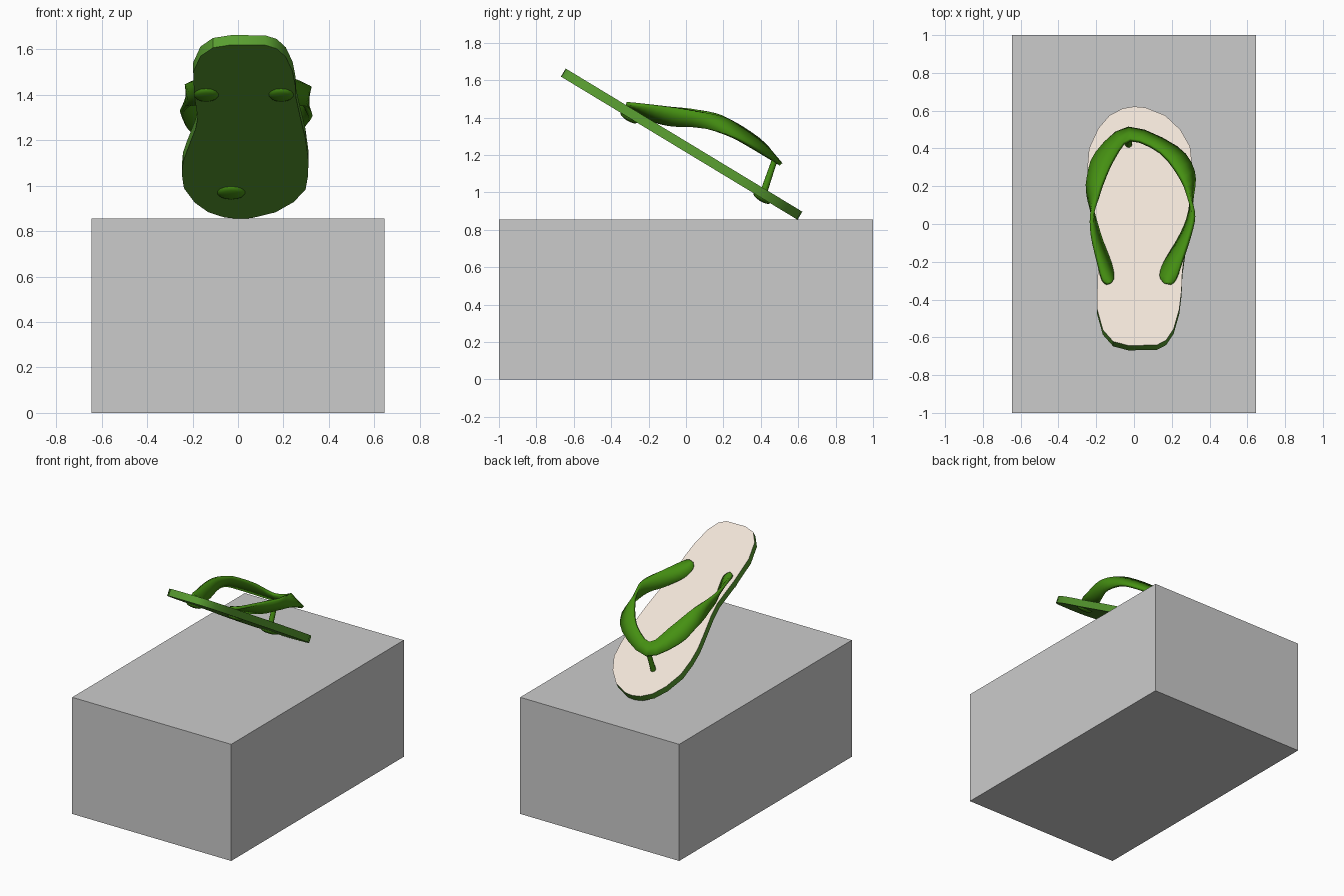
import bpy, bmesh, math
from mathutils import Vector, Matrix

if "Cube" in bpy.data.objects:
    bpy.data.objects.remove(bpy.data.objects["Cube"])

SLOPE = math.atan(0.605)                       # tilt of the sole, heel up
NORMAL = Vector((0, math.sin(SLOPE), math.cos(SLOPE)))
THICK = 0.05


def material(name, rgb):
    m = bpy.data.materials.new(name)
    m.diffuse_color = (*rgb, 1)
    m.use_nodes = True
    m.node_tree.nodes["Principled BSDF"].inputs["Base Color"].default_value = m.diffuse_color
    return m


def make_object(name, bm, mats=(), smooth=True):
    bmesh.ops.recalc_face_normals(bm, faces=bm.faces)
    mesh = bpy.data.meshes.new(name)
    bm.to_mesh(mesh)
    bm.free()
    ob = bpy.data.objects.new(name, mesh)
    bpy.context.collection.objects.link(ob)
    for m in mats:
        mesh.materials.append(m)
    if smooth:
        bpy.ops.object.select_all(action='DESELECT')
        ob.select_set(True)
        bpy.context.view_layer.objects.active = ob
        bpy.ops.object.shade_smooth_by_angle(angle=math.radians(35))
    return ob


def on_sole(x, y):
    """Point on the sloping top of the sole, above plan position x, y."""
    return Vector((x, y, 1.662 - (y + 0.643) * 0.605))


def catmull(pts, steps):
    """Smooth open path through the given points."""
    p = [Vector(q) for q in pts]
    p = [2 * p[0] - p[1]] + p + [2 * p[-1] - p[-2]]
    out = []
    for a, b, c, d in zip(p, p[1:], p[2:], p[3:]):
        for i in range(steps):
            t = i / steps
            out.append(0.5 * (2 * b + (c - a) * t + (2 * a - 5 * b + 4 * c - d) * t * t
                              + (3 * b - a - 3 * c + d) * t ** 3))
    return out + [p[-2]]


cream = material("insole_cream", (0.87, 0.77, 0.68))
sole_green = material("sole_green", (0.10, 0.34, 0.03))
strap_green = material("strap_green", (0.06, 0.28, 0.006))

# Plinth block
bm = bmesh.new()
bmesh.ops.create_cube(bm, size=1, matrix=Matrix.Translation((0, 0, 0.4275))
                      @ Matrix.Diagonal((1.29, 2, 0.855, 1)))
make_object("plinth", bm, smooth=False)

# Sole: plan outline projected on the slope, then extruded down along the normal
outline = [(-0.03, -0.643), (0.12, -0.641), (0.17, -0.615), (0.21, -0.555), (0.24, -0.45),
           (0.252, -0.35), (0.256, -0.25), (0.275, -0.11), (0.297, 0.04), (0.31, 0.2),
           (0.308, 0.31), (0.297, 0.41), (0.245, 0.5), (0.165, 0.575), (0.06, 0.617),
           (0, 0.622), (-0.06, 0.612), (-0.13, 0.575), (-0.19, 0.505), (-0.238, 0.4),
           (-0.247, 0.3), (-0.242, 0.21), (-0.225, 0.13), (-0.187, -0.03), (-0.177, -0.11),
           (-0.193, -0.28), (-0.197, -0.445), (-0.165, -0.56), (-0.11, -0.622)]
bm = bmesh.new()
top = [bm.verts.new(on_sole(x, y)) for x, y in outline]
low = [bm.verts.new(v.co - NORMAL * THICK) for v in top]
insole = bm.faces.new(top)
under = bm.faces.new(low[::-1])
for i in range(len(top)):
    j = (i + 1) % len(top)
    bm.faces.new((top[i], low[i], low[j], top[j]))
for f in bm.faces:
    f.material_index = 1
insole.material_index = 0
make_object("sole", bm, (cream, sole_green))

# Strap: one twisting ribbon, left heel to toe to right heel (upper edge, lower edge)
left = [((-0.142, -0.318, 1.474), (-0.122, -0.315, 1.464)),
        ((-0.167, -0.295, 1.472), (-0.108, -0.285, 1.445)),
        ((-0.190, -0.20, 1.463), (-0.125, -0.21, 1.395)),
        ((-0.220, -0.06, 1.452), (-0.172, -0.09, 1.358)),
        ((-0.222, 0.05, 1.443), (-0.215, 0.05, 1.352)),
        ((-0.190, 0.15, 1.420), (-0.243, 0.15, 1.335)),
        ((-0.165, 0.22, 1.390), (-0.245, 0.24, 1.305)),
        ((-0.105, 0.35, 1.310), (-0.200, 0.375, 1.23))]
toe = [((-0.02, 0.445, 1.225), (-0.03, 0.508, 1.15))]
right = [((0.14, 0.38, 1.290), (0.225, 0.405, 1.215)),
         ((0.25, 0.24, 1.380), (0.315, 0.28, 1.285)),
         ((0.295, 0.13, 1.420), (0.308, 0.15, 1.330)),
         ((0.315, 0.04, 1.436), (0.287, 0.03, 1.352)),
         ((0.295, -0.06, 1.450), (0.238, -0.08, 1.358)),
         ((0.255, -0.19, 1.463), (0.160, -0.21, 1.398)),
         ((0.222, -0.29, 1.472), (0.138, -0.28, 1.445)),
         ((0.195, -0.32, 1.474), (0.160, -0.315, 1.464))]
edge_a, edge_b = (catmull(side, 3) for side in zip(*(left + toe + right)))
bm = bmesh.new()
rows = [[bm.verts.new(a.lerp(b, t)) for t in (0, 0.5, 1)] for a, b in zip(edge_a, edge_b)]
for r, s in zip(rows, rows[1:]):
    for k in range(2):
        bm.faces.new((r[k], r[k + 1], s[k + 1], s[k]))
strap = make_object("strap", bm, (strap_green,))
mod = strap.modifiers.new("thickness", 'SOLIDIFY')
mod.thickness = 0.02
mod.offset = 0


def post(name, start, end, r1, r2):
    """Tapered round post between two points."""
    start, end = Vector(start), Vector(end)
    d = end - start
    bm = bmesh.new()
    bmesh.ops.create_cone(bm, cap_ends=True, segments=12, radius1=r1, radius2=r2, depth=d.length,
                          matrix=Matrix.Translation((start + end) / 2)
                          @ d.to_track_quat('Z', 'Y').to_matrix().to_4x4())
    make_object(name, bm, (strap_green,))


# Toe post joining the strap to the sole
post("toe_post", (-0.03, 0.415, 1.0), (-0.022, 0.478, 1.185), 0.019, 0.015)

# Plugs under the sole where the strap passes through
for name, x, y, rx in (("left_plug", -0.14, -0.28, 0.055), ("right_plug", 0.19, -0.28, 0.055),
                       ("toe_plug", -0.03, 0.431, 0.062)):
    bm = bmesh.new()
    bmesh.ops.create_uvsphere(bm, u_segments=14, v_segments=8, radius=1,
                              matrix=Matrix.Translation(on_sole(x, y) - NORMAL * THICK)
                              @ Matrix.Rotation(-SLOPE, 4, 'X')
                              @ Matrix.Diagonal((rx, 0.052, 0.018, 1)))
    make_object(name, bm, (strap_green,))
